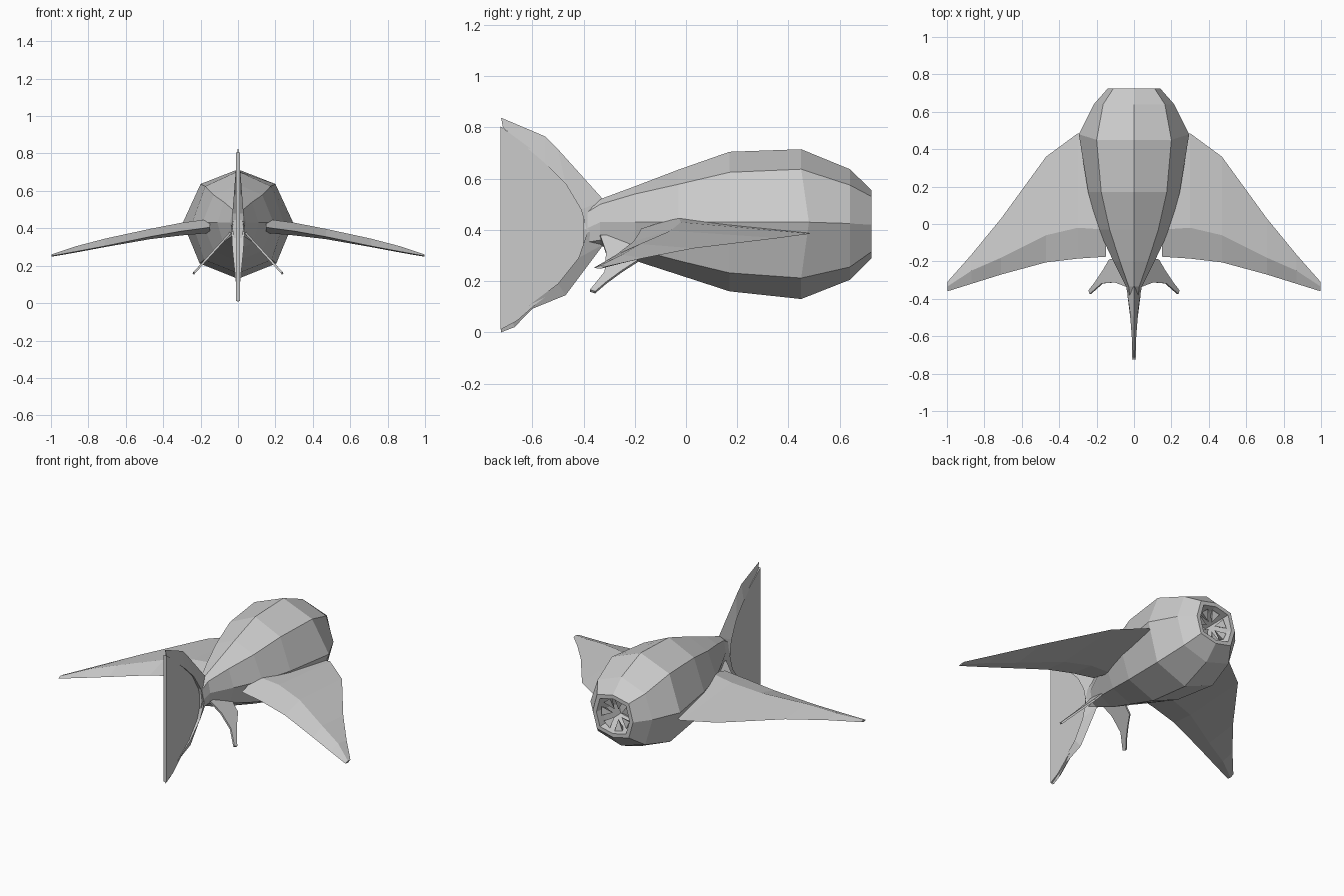
import bpy, bmesh
from math import sin, cos, pi
from mathutils import Vector


def make(name, bm, mirror=False):
    bmesh.ops.recalc_face_normals(bm, faces=bm.faces[:])
    me = bpy.data.meshes.new(name)
    bm.to_mesh(me)
    bm.free()
    ob = bpy.data.objects.new(name, me)
    bpy.context.collection.objects.link(ob)
    if mirror:
        m = ob.modifiers.new("mirror", 'MIRROR')
        m.use_mirror_merge = False
    return ob


def loft(name, rings, mirror=False):
    bm = bmesh.new()
    vs = [[bm.verts.new(p) for p in r] for r in rings]
    n = len(rings[0])
    for a, b in zip(vs, vs[1:]):
        for i in range(n):
            j = (i + 1) % n
            bm.faces.new((a[i], a[j], b[j], b[i]))
    bm.faces.new(vs[0])
    bm.faces.new(vs[-1])
    return make(name, bm, mirror)


def octagon(y, top, ux, uz, sx, sz, lx, lz, bot):
    return [Vector(p) for p in (
        (0, y, top), (ux, y, uz), (sx, y, sz), (lx, y, lz),
        (0, y, bot), (-lx, y, lz), (-sx, y, sz), (-ux, y, uz))]


# Body: eight-sided sections, tail root to mouth (y, top, upper, side, lower, bottom)
stations = [
    (-.40, .48, .022, .46, .030, .40, .022, .35, .33),
    (-.335, .52, .028, .50, .042, .43, .03, .36, .34),
    (-.20, .57, .075, .54, .11, .43, .08, .325, .28),
    (-.03, .635, .13, .578, .19, .43, .13, .28, .225),
    (.17, .705, .175, .625, .245, .43, .18, .232, .16),
    (.45, .715, .20, .637, .295, .43, .205, .212, .13),
    (.64, .637, .165, .575, .215, .425, .165, .255, .205),
    (.725, .555, .11, .53, .14, .42, .11, .315, .29),
]
rings = [octagon(*s) for s in stations]
# the widest side corners sit slightly forward of their section
for i in (2, 6):
    rings[5][i].y = .48

# Mouth cavity: the lip ring shrunk and pushed inwards
lip, centre_z = rings[-1], .42
for scale, y in ((.82, .725), (.76, .68), (.55, .56)):
    rings.append([Vector((p.x * scale, y, centre_z + (p.z - centre_z) * scale))
                  for p in lip])
loft("body", rings)

# Teeth: flat wedges pointing to the mouth centre
bm = bmesh.new()
for k in range(7):
    a = 2 * pi * k / 7
    pts = [(cos(a + d) * r, y, .42 + sin(a + d) * r)
           for d, r, y in ((-.28, .1, .70), (.28, .1, .70),
                           (0, .03, .68), (0, .095, .65))]
    v = [bm.verts.new(p) for p in pts]
    for f in ((0, 1, 2), (0, 2, 3), (1, 3, 2), (0, 3, 1)):
        bm.faces.new([v[i] for i in f])
make("teeth", bm)

# Wing fins: diamond sections
# (x, lead y, lead z, trail y, trail z, ridge y, ridge z, keel z)
wing = [
    (.15, .43, .405, -.175, .405, -.03, .45, .375),
    (.30, .485, .385, -.185, .385, -.02, .430, .362),
    (.47, .36, .368, -.205, .355, -.06, .397, .342),
    (.71, .03, .328, -.27, .305, -.18, .345, .300),
    (.87, -.165, .29, -.32, .275, -.25, .303, .270),
    (.998, -.31, .257, -.36, .252, -.335, .26, .248),
]
loft("wing_fin", [[(x, ly, lz), (x, ry, rz), (x, ty, tz), (x, ry, kz)]
                  for x, ly, lz, ty, tz, ry, rz, kz in wing], True)

# Belly fins: thin slanted plates
outline = [(.04, -.17), (.13, -.19), (.165, -.25), (.205, -.31), (.24, -.355),
           (.234, -.375), (.17, -.318), (.10, -.312), (.04, -.335)]
loft("belly_fin", [[(x + t, y, .42 - 1.1 * x + t) for x, y in outline]
                   for t in (-.004, .004)], True)

# Tail rim: triangular sections (outer y, z, inner y, z, half thickness)
rim = [
    (-.722, .838, -.715, .80, .004),
    (-.55, .765, -.55, .66, .016),
    (-.50, .715, -.47, .58, .022),
    (-.32, .515, -.41, .48, .03),
    (-.28, .43, -.385, .39, .035),
    (-.32, .345, -.42, .29, .03),
    (-.47, .145, -.50, .19, .02),
    (-.60, .092, -.60, .115, .012),
    (-.67, .02, -.68, .045, .008),
    (-.722, .0, -.722, .02, .004),
]
loft("tail_rim", [[(0, oy, oz), (w, iy, iz), (-w, iy, iz)]
                  for oy, oz, iy, iz, w in rim])

# Tail membrane: thin sheet filling the rim
sheet = [(iy + .02, iz) for _, _, iy, iz, _ in rim[1:-1]]
sheet = [(-.725, .805)] + sheet + [(-.725, .01)]
loft("tail_membrane", [[(x, y, z) for y, z in sheet] for x in (-.011, .011)])
